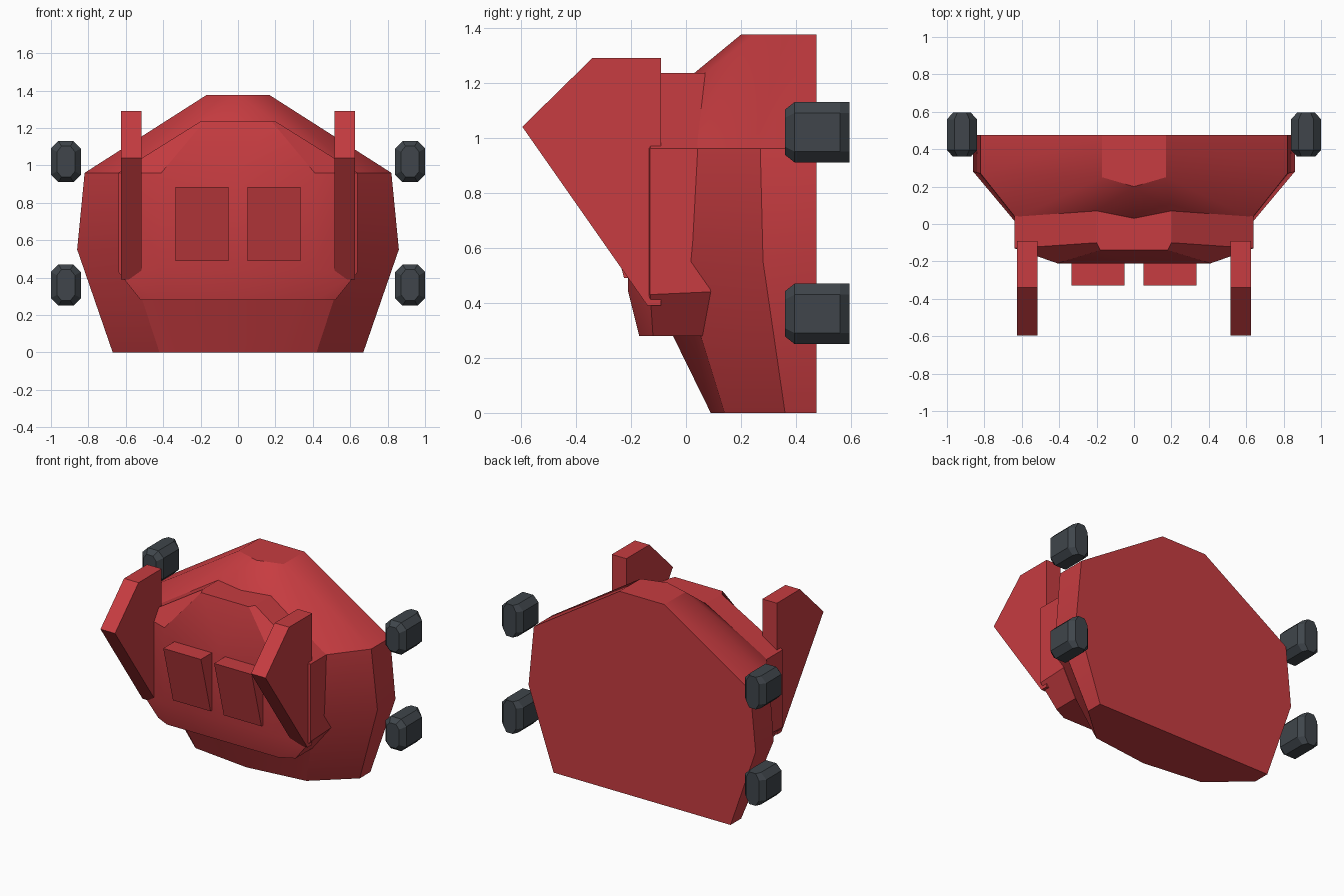
import bpy, bmesh, math

cube = bpy.data.objects.get("Cube")
if cube:
    bpy.data.objects.remove(cube, do_unlink=True)


def material(name, color):
    m = bpy.data.materials.new(name)
    m.use_nodes = True
    m.diffuse_color = color
    m.node_tree.nodes["Principled BSDF"].inputs["Base Color"].default_value = color
    return m


RED = material("red_paint", (0.57, 0.045, 0.052, 1))
GREY = material("dark_grey", (0.05, 0.06, 0.07, 1))


def finish(name, bm, mat, smooth=False, mirror=True):
    bmesh.ops.remove_doubles(bm, verts=bm.verts, dist=0.0005)
    bmesh.ops.recalc_face_normals(bm, faces=bm.faces)
    mesh = bpy.data.meshes.new(name)
    bm.to_mesh(mesh)
    bm.free()
    mesh.materials.append(mat)
    ob = bpy.data.objects.new(name, mesh)
    bpy.context.collection.objects.link(ob)
    bpy.ops.object.select_all(action='DESELECT')
    ob.select_set(True)
    bpy.context.view_layer.objects.active = ob
    if mirror:
        mod = ob.modifiers.new("Mirror", 'MIRROR')
        mod.use_clip = True
        bpy.ops.object.modifier_apply(modifier="Mirror")
    if smooth:
        bpy.ops.object.shade_smooth_by_angle(angle=math.radians(30))
    return ob


def shell(name, rows):
    """Half shell from rows running centre front to back, flat back, mirrored."""
    bm = bmesh.new()
    grid = [[bm.verts.new(p) for p in row] for row in rows]
    for a, b in zip(grid, grid[1:]):
        for i in range(len(a) - 1):
            bm.faces.new((a[i], a[i + 1], b[i + 1], b[i]))
    bm.faces.new([row[-1] for row in grid])
    return finish(name, bm, RED, smooth=True)


def slab(name, profile, x0, x1):
    """Side profile (y, z) extruded across x and mirrored."""
    bm = bmesh.new()
    face = bm.faces.new([bm.verts.new((x0, y, z)) for y, z in profile])
    ext = bmesh.ops.extrude_face_region(bm, geom=[face])
    verts = [v for v in ext["geom"] if isinstance(v, bmesh.types.BMVert)]
    bmesh.ops.translate(bm, verts=verts, vec=(x1 - x0, 0, 0))
    return finish(name, bm, RED)


# Main hull: flat back, tapered sides, sloped nose
back = 0.475
shell("main_hull", [
    [(0, 0.09, 0), (0, 0.15, 0), (0, 0.36, 0), (0, back, 0)],
    [(0, 0.09, 0), (0.42, 0.14, 0), (0.67, 0.36, 0), (0.67, back, 0)],
    [(0, -0.18, 0.55), (0.6, -0.03, 0.55), (0.86, 0.28, 0.55), (0.86, back, 0.55)],
    [(0, -0.1, 0.96), (0.63, 0.03, 0.96), (0.82, 0.27, 0.96), (0.82, back, 0.96)],
    [(0, 0.03, 1.235), (0.2, 0.07, 1.235), (0.17, 0.25, 1.375), (0.17, back, 1.375)],
    [(0, 0.03, 1.235), (0, 0.03, 1.235), (0, 0.2, 1.375), (0, back, 1.375)],
])

# Raised front panel
shell("front_panel", [
    [(0, -0.17, 0.28), (0, -0.17, 0.28), (0, -0.12, 0.28), (0, 0.06, 0.28)],
    [(0, -0.17, 0.28), (0.42, -0.17, 0.28), (0.52, -0.12, 0.28), (0.52, 0.06, 0.28)],
    [(0, -0.21, 0.44), (0.41, -0.21, 0.44), (0.64, -0.13, 0.43), (0.64, 0.09, 0.44)],
    [(0, -0.21, 0.96), (0.41, -0.21, 0.96), (0.64, -0.13, 0.96), (0.64, 0.05, 0.96)],
    [(0, -0.14, 1.235), (0.18, -0.14, 1.235), (0.2, -0.1, 1.235), (0.2, 0.08, 1.235)],
    [(0, -0.14, 1.235), (0, -0.14, 1.235), (0, -0.1, 1.235), (0, 0.04, 1.235)],
])

# Upright fins and wedge pads
slab("side_fins", [(-0.595, 1.04), (-0.34, 1.29), (-0.09, 1.29),
                   (-0.09, 0.39), (-0.14, 0.39)], 0.515, 0.625)
slab("wedge_pads", [(-0.33, 0.885), (-0.225, 0.49), (-0.15, 0.49),
                    (-0.15, 0.885)], 0.05, 0.335)

# Four grey chamfered pods
octagon = [(0.04, 0.11), (0.08, 0.07), (0.08, -0.07), (0.04, -0.11),
           (-0.04, -0.11), (-0.08, -0.07), (-0.08, 0.07), (-0.04, 0.11)]
stations = [(0.36, 0.6, 0.75), (0.395, 1, 1), (0.56, 1, 1), (0.595, 0.6, 1)]
for name, height in (("lower_pods", 0.36), ("upper_pods", 1.02)):
    bm = bmesh.new()
    rings = [[bm.verts.new((0.92 + x * sx, y, height + z * sz)) for x, z in octagon]
             for y, sx, sz in stations]
    for a, b in zip(rings, rings[1:]):
        for i in range(8):
            j = (i + 1) % 8
            bm.faces.new((a[i], a[j], b[j], b[i]))
    bm.faces.new(rings[0])
    bm.faces.new(rings[-1])
    finish(name, bm, GREY)
